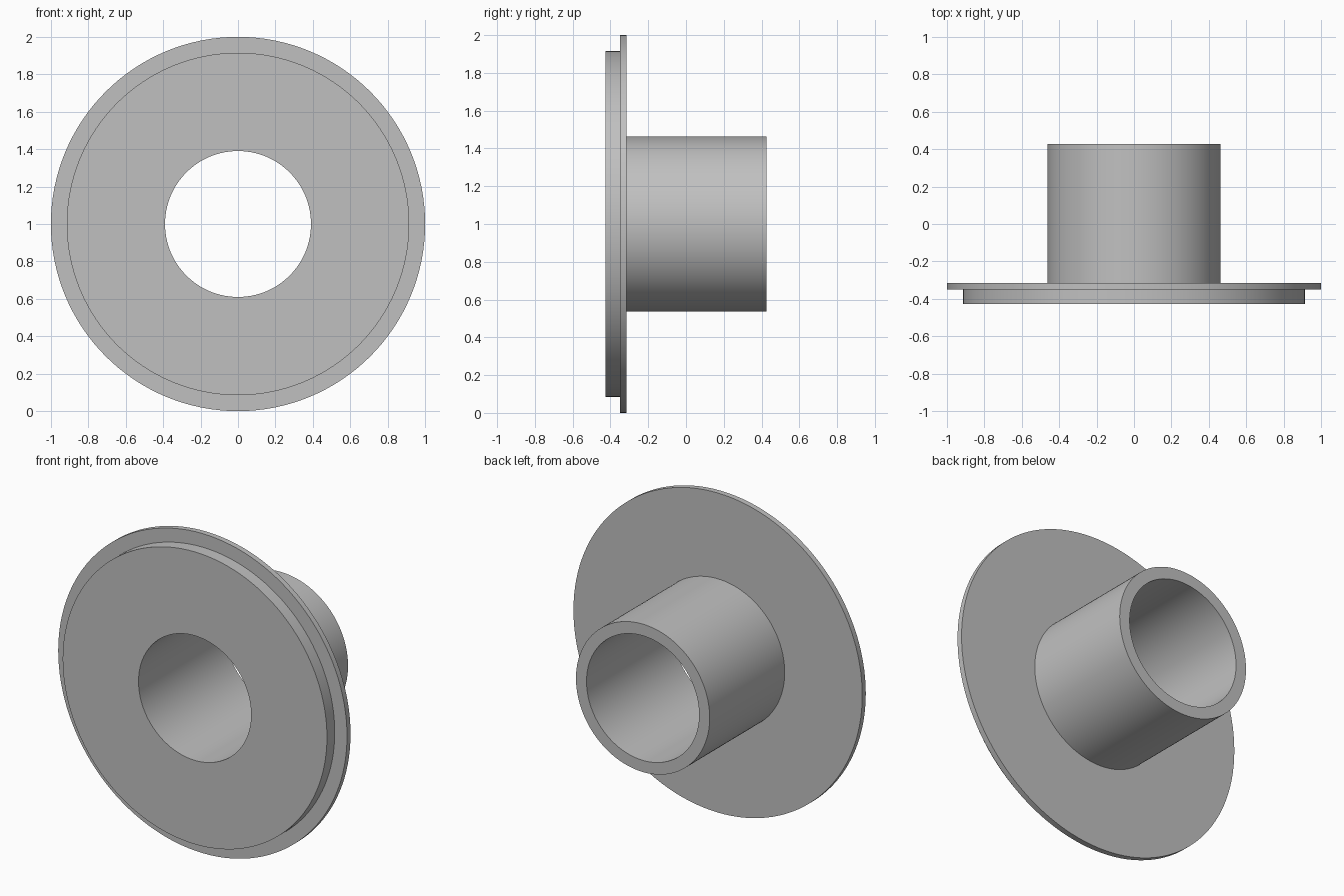
import bpy
import bmesh
import math
from mathutils import Matrix

cube = bpy.data.objects.get("Cube")
if cube:
    bpy.data.objects.remove(cube, do_unlink=True)

SEGMENTS = 128
BORE, TUBE, PLATE, RIM = 0.39, 0.463, 0.915, 1.0
FRONT, STEP, RIM_BACK, BACK = -0.427, -0.35, -0.315, 0.427

# Plain grey finish
grey = bpy.data.materials.new("plain_grey")
grey.use_nodes = True
colour = (0.53, 0.53, 0.53, 1)
grey.diffuse_color = colour
grey.node_tree.nodes["Principled BSDF"].inputs["Base Color"].default_value = colour


def lathe(name, profile, material):
    """Revolve a closed (radius, y) profile about the y axis, raised to z = 1."""
    bm = bmesh.new()
    rings = []
    for i in range(SEGMENTS):
        turn = Matrix.Rotation(math.tau * i / SEGMENTS, 3, "Y")
        ring = []
        for radius, y in profile:
            point = turn @ Matrix.Identity(3).col[0] * radius
            ring.append(bm.verts.new((point.x, y, point.z + RIM)))
        rings.append(ring)
    for i, ring in enumerate(rings):
        after = rings[(i + 1) % SEGMENTS]
        for j in range(len(profile)):
            k = (j + 1) % len(profile)
            bm.faces.new((ring[j], ring[k], after[k], after[j]))
    bmesh.ops.recalc_face_normals(bm, faces=bm.faces)
    mesh = bpy.data.meshes.new(name)
    bm.to_mesh(mesh)
    bm.free()
    mesh.materials.append(material)
    obj = bpy.data.objects.new(name, mesh)
    bpy.context.collection.objects.link(obj)
    bpy.ops.object.select_all(action="DESELECT")
    obj.select_set(True)
    bpy.context.view_layer.objects.active = obj
    bpy.ops.object.shade_smooth_by_angle(angle=math.radians(30))
    return obj


# Stepped flange and hollow tube, turned as one piece
lathe("flanged_sleeve", [
    (BORE, FRONT), (PLATE, FRONT),
    (PLATE, STEP), (RIM, STEP),
    (RIM, RIM_BACK), (TUBE, RIM_BACK),
    (TUBE, BACK), (BORE, BACK),
], grey)
